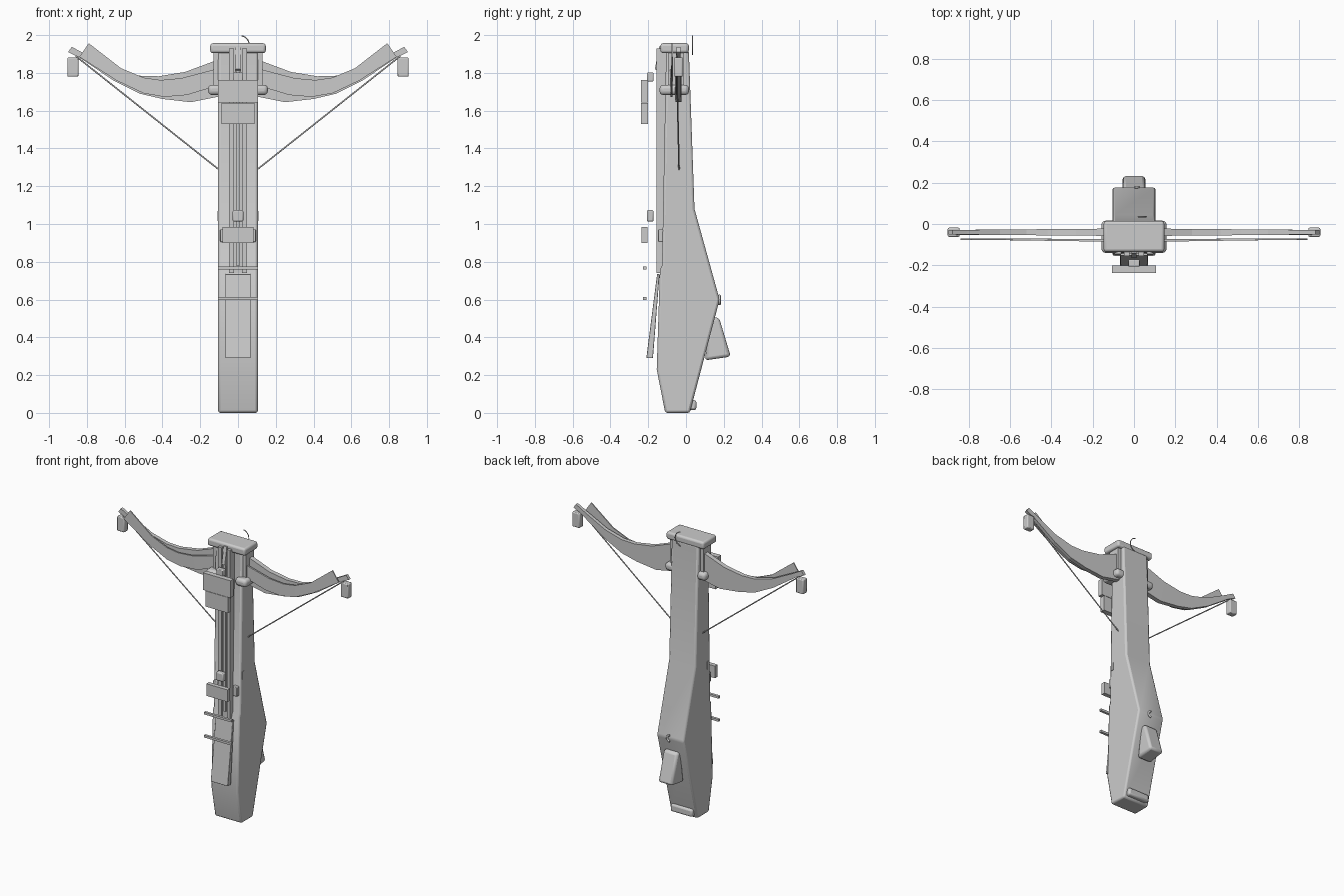
import bpy, bmesh, math
from mathutils import Vector

if "Cube" in bpy.data.objects:
    bpy.data.objects.remove(bpy.data.objects["Cube"])


def finish(name, bm, bevel=0.0, seg=2):
    bmesh.ops.recalc_face_normals(bm, faces=bm.faces)
    me = bpy.data.meshes.new(name)
    bm.to_mesh(me)
    bm.free()
    ob = bpy.data.objects.new(name, me)
    bpy.context.collection.objects.link(ob)
    if bevel:
        m = ob.modifiers.new("Bevel", 'BEVEL')
        m.width, m.segments, m.limit_method = bevel, seg, 'ANGLE'
        bpy.ops.object.select_all(action='DESELECT')
        ob.select_set(True)
        bpy.context.view_layer.objects.active = ob
        bpy.ops.object.shade_smooth_by_angle(angle=math.radians(35))
    return ob


def box(name, x, y, z, bevel=0.0, seg=2):
    """Box from (min, max) ranges."""
    bm = bmesh.new()
    bmesh.ops.create_cube(bm, size=1)
    for v in bm.verts:
        v.co = [r[0] if c < 0 else r[1] for c, r in zip(v.co, (x, y, z))]
    return finish(name, bm, bevel, seg)


def side_profile(name, pts, hw, bevel=0.0):
    """Extrude a (y, z) outline across x from -hw to hw."""
    bm = bmesh.new()
    f = bm.faces.new([bm.verts.new((-hw, y, z)) for y, z in pts])
    r = bmesh.ops.extrude_face_region(bm, geom=[f])
    for v in r['geom']:
        if isinstance(v, bmesh.types.BMVert):
            v.co.x = hw
    return finish(name, bm, bevel)


def limb(name, low, high, y0, y1, thick, s):
    """Flat bow limb between lower and upper (x, z) edges, y going y0 to y1."""
    bm = bmesh.new()
    rings = []
    for i, (a, b) in enumerate(zip(low, high)):
        t = i / (len(low) - 1)
        y = y0 + (y1 - y0) * t
        h = thick * (1 - 0.4 * t) / 2
        rings.append([bm.verts.new((s * p[0], y + d, p[1]))
                      for p, d in ((a, -h), (b, -h), (b, h), (a, h))])
    for r, q in zip(rings, rings[1:]):
        for k in range(4):
            n = (k + 1) % 4
            bm.faces.new((r[k], r[n], q[n], q[k]))
    bm.faces.new(rings[0])
    bm.faces.new(rings[-1])
    return finish(name, bm)


def wire(name, pts, radius):
    cu = bpy.data.curves.new(name, 'CURVE')
    cu.dimensions = '3D'
    cu.bevel_depth, cu.bevel_resolution, cu.use_fill_caps = radius, 2, True
    sp = cu.splines.new('POLY')
    sp.points.add(len(pts) - 1)
    for p, c in zip(sp.points, pts):
        p.co = (*c, 1)
    ob = bpy.data.objects.new(name, cu)
    bpy.context.collection.objects.link(ob)


def hook(name, x, y, z, r, wire_r):
    wire(name, [(x + r * math.cos(a), y, z + r * math.sin(a)) for a in
                [math.radians(-80 + 160 * i / 12) for i in range(13)]], wire_r)


# stock
side_profile("stock", [(-0.11, 0), (-0.155, 0.23), (-0.138, 0.76), (-0.127, 0.78),
                       (-0.105, 1.92), (0.015, 1.92), (0.045, 1.08),
                       (0.178, 0.6), (0.02, 0)], 0.105, 0.012)

# bolt track on the front
for s in (-1, 1):
    box("track_rail", sorted((s * 0.022, s * 0.048)), (-0.155, -0.09), (0.74, 1.93))
box("track_floor", (-0.022, 0.022), (-0.142, -0.09), (0.74, 1.92))
box("bolt_shaft", (-0.01, 0.01), (-0.153, -0.135), (0.78, 1.82))
side_profile("front_sight", [(-0.165, 1.82), (-0.13, 1.8), (-0.13, 1.94), (-0.142, 1.94)], 0.012)

# limb mount
box("mount_cap", (-0.147, 0.147), (-0.135, 0.015), (1.905, 1.957), 0.014, 3)
for s in (-1, 1):
    box("mount_post", sorted((s * 0.09, s * 0.13)), (-0.095, -0.01), (1.72, 1.92))
    box("mount_clamp", sorted((s * 0.07, s * 0.158)), (-0.14, 0.016), (1.683, 1.737), 0.02, 3)

# bow limbs, tip blocks, string
back_low = [(0.1, 1.675), (0.25, 1.645), (0.4, 1.662), (0.52, 1.69), (0.66, 1.76), (0.84, 1.882), (0.9, 1.91)]
back_high = [(0.1, 1.872), (0.28, 1.805), (0.42, 1.782), (0.52, 1.785), (0.65, 1.82), (0.81, 1.90), (0.88, 1.938)]
front_low = [(0.1, 1.735), (0.27, 1.683), (0.39, 1.673), (0.5, 1.692), (0.64, 1.758), (0.84, 1.885)]
front_high = [(0.1, 1.825), (0.3, 1.772), (0.41, 1.762), (0.5, 1.775), (0.62, 1.825), (0.79, 1.957)]
for s in (-1, 1):
    limb("back_limb", back_low, back_high, -0.04, -0.04, 0.035, s)
    limb("front_limb", front_low, front_high, -0.079, -0.073, 0.012, s)
    box("limb_tip_block", sorted((s * 0.845, s * 0.903)), (-0.062, -0.018), (1.78, 1.882), 0.006)
    wire("bow_string", [(s * 0.86, -0.05, 1.89), (0, -0.035, 1.208)], 0.004)

# sight plates and blocks standing off the front
box("upper_sight_plate", (-0.107, 0.107), (-0.238, -0.202), (1.642, 1.763))
box("lower_sight_plate", (-0.088, 0.088), (-0.238, -0.202), (1.53, 1.64))
box("rear_sight_plate", (-0.083, 0.083), (-0.235, -0.205), (0.9, 0.985))
box("upper_sight_block", (-0.027, 0.027), (-0.207, -0.172), (1.755, 1.802), 0.005)
box("rear_sight_block", (-0.028, 0.028), (-0.207, -0.172), (1.013, 1.073), 0.007)
for z in (0.605, 0.768):
    box("cross_bar", (-0.107, 0.107), (-0.228, -0.21), (z - 0.008, z + 0.008))

# side details
for s in (-1, 1):
    box("side_latch", sorted((s * 0.06, s * 0.094)), (-0.147, -0.115), (0.905, 0.972), 0.004)
    box("side_pin", sorted((s * 0.095, s * 0.109)), (-0.105, -0.085), (1.015, 1.07))

# cheek panel, grip and foot
side_profile("cheek_panel", [(-0.14, 0.735), (-0.153, 0.735), (-0.21, 0.29), (-0.175, 0.29)], 0.067, 0.003)
side_profile("rear_grip", [(0.13, 0.505), (0.175, 0.505), (0.237, 0.298), (0.1, 0.278)], 0.055, 0.016)
box("butt_foot", (-0.085, 0.085), (0.0, 0.055), (0.015, 0.068), 0.012)

# sling hooks
hook("upper_hook", 0.01, 0.035, 1.947, 0.05, 0.003)
hook("lower_hook", 0.0, 0.178, 0.598, 0.022, 0.007)
